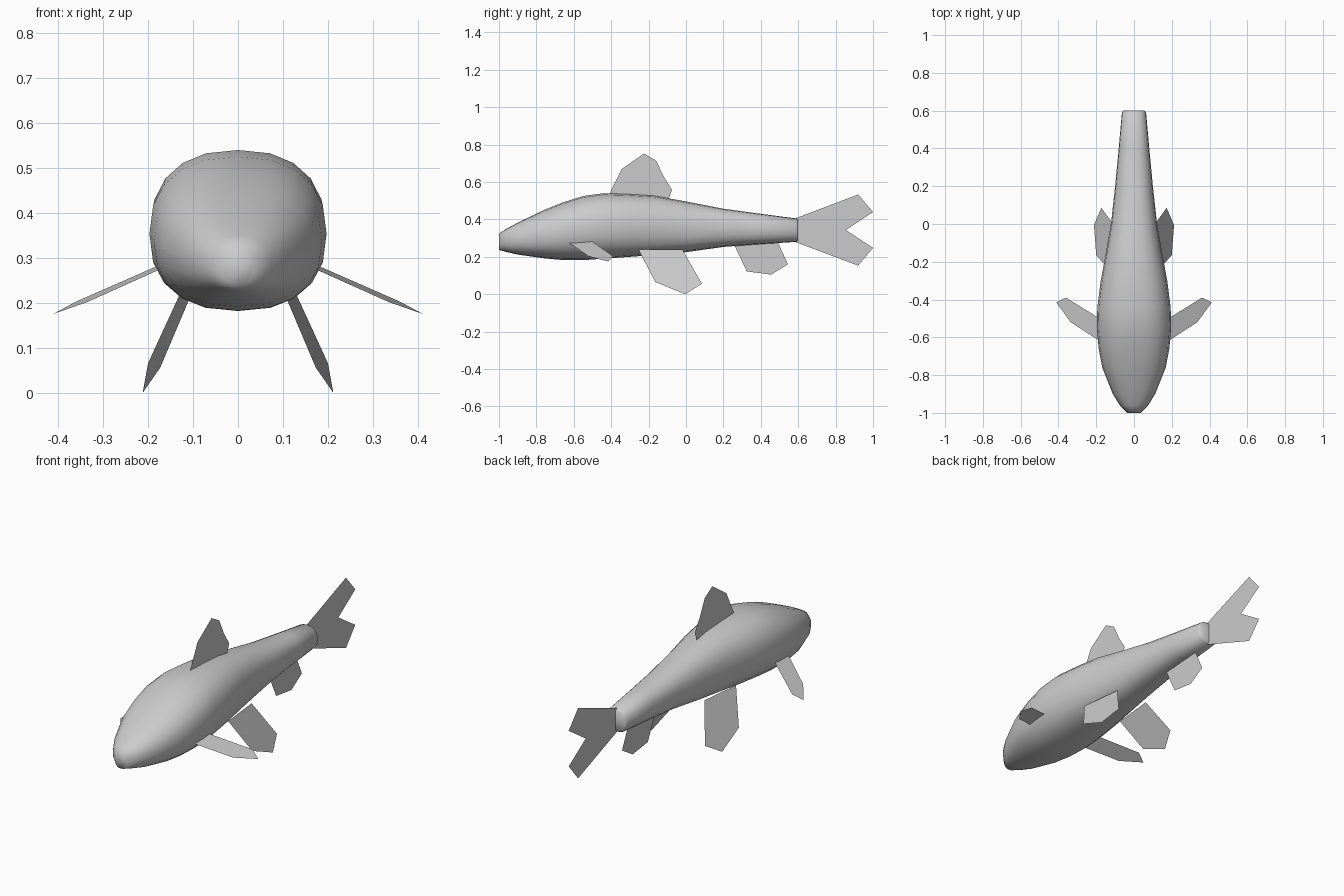
import bpy, bmesh
from math import sin, cos, pi, copysign

if "Cube" in bpy.data.objects:
    bpy.data.objects.remove(bpy.data.objects["Cube"])

grey = bpy.data.materials.new("plain_grey")
grey.use_nodes = True
grey.diffuse_color = (0.6, 0.6, 0.6, 1)
grey.node_tree.nodes["Principled BSDF"].inputs["Base Color"].default_value = (0.6, 0.6, 0.6, 1)


def finish(name, bm):
    mesh = bpy.data.meshes.new(name)
    bm.to_mesh(mesh)
    bm.free()
    mesh.materials.append(grey)
    obj = bpy.data.objects.new(name, mesh)
    bpy.context.collection.objects.link(obj)
    return obj


def fin(name, outline):
    """Flat sheet through the outline points."""
    bm = bmesh.new()
    bm.faces.new([bm.verts.new(p) for p in outline])
    return finish(name, bm)


def upright_fin(name, outline):
    return fin(name, [(0, y, z) for y, z in outline])


def paired_fin(name, outline):
    for side, s in (("left", 1), ("right", -1)):
        fin(f"{side}_{name}", [(s * x, y, z) for x, y, z in outline])


# Body: rounded-box rings lofted from nose to tail (y, bottom, top, half width)
stations = [
    (-1.0, .237, .325, .035), (-.96, .226, .35, .075), (-.9, .212, .383, .112),
    (-.76, .192, .45, .168), (-.66, .183, .49, .187), (-.55, .182, .525, .197),
    (-.44, .19, .54, .194), (-.3, .2, .535, .176), (-.17, .21, .527, .152),
    (0, .225, .496, .122), (.2, .253, .457, .1), (.4, .268, .43, .081),
    (.59, .28, .405, .064), (.6, .29, .395, .056),
]
SIDES = 20


def squared(v, n=2.35):
    return copysign(abs(v) ** (2 / n), v)


bm = bmesh.new()
rings = []
for y, low, high, half in stations:
    mid, tall = (low + high) / 2, (high - low) / 2
    angles = [2 * pi * i / SIDES for i in range(SIDES)]
    rings.append([bm.verts.new((half * squared(sin(a)), y, mid + tall * squared(cos(a))))
                  for a in angles])
for a, b in zip(rings, rings[1:]):
    for i in range(SIDES):
        j = (i + 1) % SIDES
        bm.faces.new((a[i], a[j], b[j], b[i]))
bm.faces.new(rings[0])
bm.faces.new(rings[-1])
bmesh.ops.recalc_face_normals(bm, faces=bm.faces)
for f in bm.faces:
    f.smooth = True
finish("body", bm)

# Fins on the centre line
upright_fin("dorsal_fin", [(-.42, .5), (-.405, .545), (-.345, .668), (-.225, .752), (-.16, .715),
                           (-.12, .63), (-.075, .558), (-.1, .49)])
upright_fin("tail_fin", [(.57, .4), (.92, .533), (1, .44), (.855, .343), (1, .248),
                         (.92, .153), (.57, .285)])
upright_fin("anal_fin", [(.25, .28), (.325, .122), (.455, .105), (.545, .16), (.485, .29)])

# Mirrored fins
paired_fin("pelvic_fin", [(.12, -.255, .24), (.2, -.165, .066), (.212, -.005, 0),
                          (.173, .085, .056), (.095, -.02, .24)])
paired_fin("pectoral_fin", [(.15, -.64, .285), (.335, -.52, .202), (.412, -.415, .175),
                            (.36, -.39, .203), (.15, -.52, .295)])
